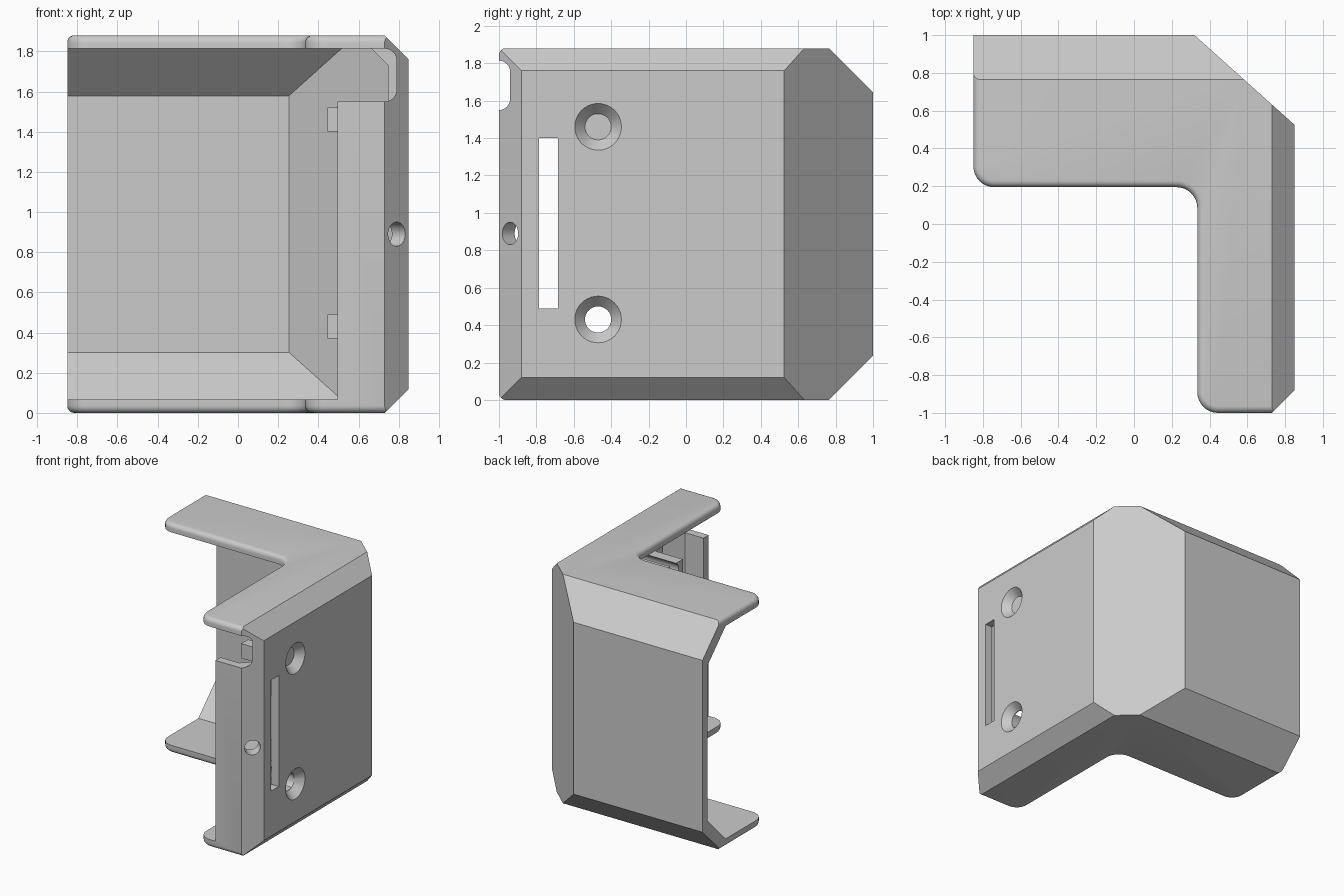
import bpy, bmesh
from math import pi, cos, sin
from mathutils import Vector, Matrix

cube = bpy.data.objects.get("Cube")
if cube:
    bpy.data.objects.remove(cube)

H = 1.88      # overall height
T = 0.066     # shell thickness

grey = bpy.data.materials.new("plain_grey")
grey.use_nodes = True
grey.diffuse_color = (0.6, 0.6, 0.6, 1)
grey.node_tree.nodes["Principled BSDF"].inputs["Base Color"].default_value = (0.6, 0.6, 0.6, 1)


def arc(cx, cy, r, start, end, n=8):
    angles = [start + (end - start) * i / n for i in range(n + 1)]
    return [(cx + r * cos(a), cy + r * sin(a)) for a in angles]


def prism(outline, z0, z1):
    bm = bmesh.new()
    face = bm.faces.new([bm.verts.new((x, y, z0)) for x, y in outline])
    top = bmesh.ops.extrude_face_region(bm, geom=[face])["geom"]
    verts = [v for v in top if isinstance(v, bmesh.types.BMVert)]
    bmesh.ops.translate(bm, verts=verts, vec=(0, 0, z1 - z0))
    bmesh.ops.recalc_face_normals(bm, faces=bm.faces)
    return bm


def slice_off(bm, point, normal):
    geom = bm.verts[:] + bm.edges[:] + bm.faces[:]
    cut = bmesh.ops.bisect_plane(bm, geom=geom, plane_co=point, plane_no=normal,
                                 clear_outer=True)["geom_cut"]
    edges = [e for e in cut if isinstance(e, bmesh.types.BMEdge)]
    bmesh.ops.contextual_create(bm, geom=edges)
    bmesh.ops.recalc_face_normals(bm, faces=bm.faces)


def chamfer_shell(bm, inset):
    # sloped faces along the top and bottom of the back and the right side
    for z, nz in ((H - inset, 1), (inset, -1)):
        slice_off(bm, (0, 0.765 - inset, z), (0, 1, nz))
        slice_off(bm, (0.73 - inset, 0, z), (1, 0, nz))


def make(name, bm):
    mesh = bpy.data.meshes.new(name)
    bm.to_mesh(mesh)
    bm.free()
    mesh.materials.append(grey)
    obj = bpy.data.objects.new(name, mesh)
    bpy.context.collection.objects.link(obj)
    return obj


def combine(target, bm, operation="DIFFERENCE"):
    tool = make("tool", bm)
    mod = target.modifiers.new("combine", "BOOLEAN")
    mod.operation, mod.solver, mod.object = operation, "EXACT", tool
    bpy.context.view_layer.objects.active = target
    bpy.ops.object.modifier_apply(modifier=mod.name)
    bpy.data.objects.remove(tool)


def box(lo, hi):
    return prism([(lo[0], lo[1]), (hi[0], lo[1]), (hi[0], hi[1]), (lo[0], hi[1])], lo[2], hi[2])


def cone(center, axis, r1, r2, depth, n=40):
    bm = bmesh.new()
    turn = Vector(axis).to_track_quat("Z", "Y").to_matrix().to_4x4()
    bmesh.ops.create_cone(bm, cap_ends=True, segments=n, radius1=r1, radius2=r2,
                          depth=depth, matrix=Matrix.Translation(center) @ turn)
    return bm


# Outer body: L outline with rounded flange corners
R = 0.11
outline = [(-0.85, 1), (0.32, 1), (0.85, 0.525), (0.85, -1)]
outline += arc(0.335 + R, -1 + R, R, 1.5 * pi, pi)
outline += arc(0.335 - R, 0.195 - R, R, 0, pi / 2)
outline += arc(-0.85 + R, 0.195 + R, R, 1.5 * pi, pi)
body = prism(outline, 0, H)


def on_flange_rim(e):
    a, b = (v.co for v in e.verts)
    mid = (a + b) / 2
    return abs(a.z - b.z) < 1e-4 and mid.x < 0.84 and (mid.y < 0.7 and not
           (mid.x > 0.4 and mid.y > 0.3))


rim = [e for e in body.edges if on_flange_rim(e)]
bmesh.ops.bevel(body, geom=rim, offset=0.035, segments=5, profile=0.5, affect="EDGES")
chamfer_shell(body, 0)
slice_off(body, (0.73, -1, 0), (1, -1, 0))
bracket = make("corner_bracket", body)

# Hollow inside, open towards the left and the inner corner
cavity = prism([(-2, 1 - T), (0.32 - T, 1 - T), (0.85 - T, 0.525 - T), (0.85 - T, -0.88 + T),
                (0.73 - T, -1 + T), (0.495, -1 + T), (0.495, -2), (-2, -2)], T, H - T)
chamfer_shell(cavity, T)
combine(bracket, cavity)

# Screw bosses with countersunk holes
for z in (0.43, 1.46):
    combine(bracket, box((0.445, -0.595, z - 0.06), (0.81, -0.345, z + 0.06)), "UNION")
    combine(bracket, cone((0.6, -0.47, z), (1, 0, 0), 0.07, 0.07, 0.7))
    combine(bracket, cone((0.83, -0.47, z), (1, 0, 0), 0.07, 0.143, 0.08))

# Long slot through the right wall
combine(bracket, box((0.6, -0.785, 0.49), (1, -0.685, 1.4)))

# Small angled hole through the front chamfer
combine(bracket, cone((0.79, -0.94, 0.89), (1, -1, 0), 0.06, 0.06, 0.3))

# Rounded notch at the top of the front plate
r = 0.06
notch = [(0.3, 1.55)] + arc(0.79 - r, 1.55 + r, r, -pi / 2, 0)
notch += arc(0.79 - r, H - T - r, r, 0, pi / 2) + [(0.3, H - T)]
cutter = prism(notch, 0.85, 1.2)
bmesh.ops.rotate(cutter, verts=cutter.verts, matrix=Matrix.Rotation(pi / 2, 3, "X"))
bmesh.ops.recalc_face_normals(cutter, faces=cutter.faces)
combine(bracket, cutter)

# Smooth the round parts, keep the flat faces crisp
bpy.ops.object.select_all(action="DESELECT")
bracket.select_set(True)
bpy.context.view_layer.objects.active = bracket
bpy.ops.object.shade_smooth_by_angle(angle=pi / 6)
